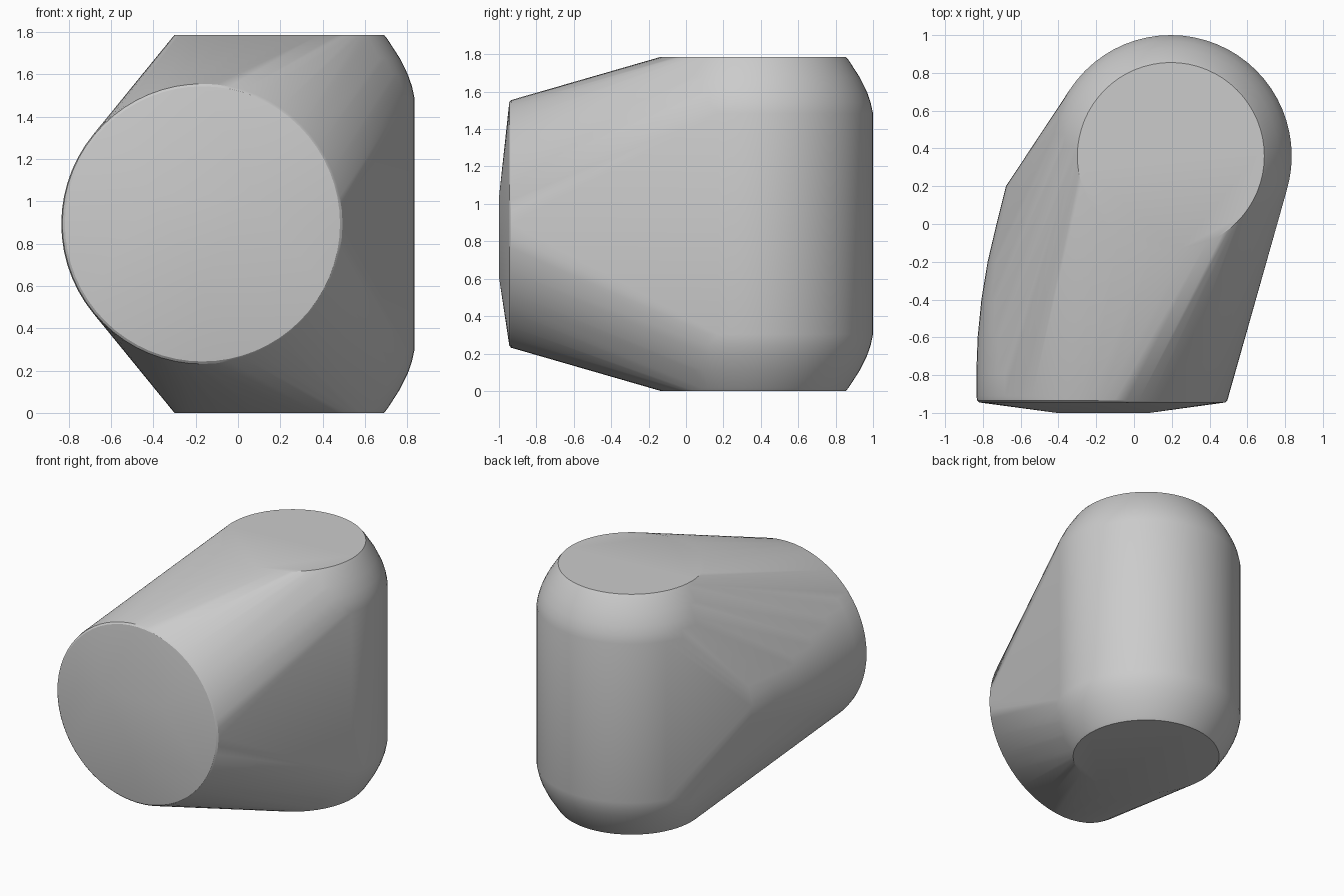
import bpy, bmesh, math
from mathutils import Vector

cube = bpy.data.objects.get("Cube")
if cube:
    bpy.data.objects.remove(cube, do_unlink=True)

SEGMENTS = 64
MID_Z = 0.893


def ring(bm, centre, u, v, radius, count=SEGMENTS, start=0.0):
    """Add a circle of points in the plane of u and v."""
    for i in range(count):
        a = start + math.tau * i / count
        bm.verts.new(centre + radius * (math.cos(a) * u + math.sin(a) * v))


X, Y, Z = Vector((1, 0, 0)), Vector((0, 1, 0)), Vector((0, 0, 1))
bm = bmesh.new()

# Upright rounded drum: radius and height above the middle, mirrored below
for radius, height in [(0.64, 0.59), (0.627, 0.65), (0.608, 0.705),
                       (0.57, 0.782), (0.51, 0.875), (0.495, MID_Z)]:
    for side in (-1, 1):
        ring(bm, Vector((0.195, 0.36, MID_Z + side * height)), X, Y, radius)

# Forward-facing drum: radius and depth, swelling towards the front rim
for radius, depth in [(0.51, 0.2), (0.56, 0.0), (0.607, -0.2), (0.64, -0.4),
                      (0.66, -0.6), (0.667, -0.8), (0.667, -0.91),
                      (0.662, -0.935), (0.65, -0.945)]:
    ring(bm, Vector((-0.168, depth, MID_Z)), X, Z, radius)

# Shallow three-cornered tip on the front face
ring(bm, Vector((-0.163, -1.0, MID_Z)), X, Z, 0.283, 3, math.pi / 6)

# Wrap both drums in a single skin
hull = bmesh.ops.convex_hull(bm, input=bm.verts[:])
inner = {g for g in hull["geom_interior"] + hull["geom_unused"]
         if isinstance(g, bmesh.types.BMVert)}
bmesh.ops.delete(bm, geom=list(inner), context='VERTS')
bmesh.ops.dissolve_limit(bm, angle_limit=math.radians(0.3),
                         verts=bm.verts[:], edges=bm.edges[:])
bmesh.ops.recalc_face_normals(bm, faces=bm.faces[:])

mesh = bpy.data.meshes.new("body")
bm.to_mesh(mesh)
bm.free()
body = bpy.data.objects.new("body", mesh)
bpy.context.collection.objects.link(body)

# Plain grey material
grey = bpy.data.materials.new("grey")
grey.use_nodes = True
colour = (0.6, 0.6, 0.6, 1.0)
grey.diffuse_color = colour
grey.node_tree.nodes["Principled BSDF"].inputs["Base Color"].default_value = colour
mesh.materials.append(grey)

# Smooth sides with crisp cap edges
bpy.ops.object.select_all(action='DESELECT')
body.select_set(True)
bpy.context.view_layer.objects.active = body
bpy.ops.object.shade_smooth_by_angle(angle=math.radians(30))
